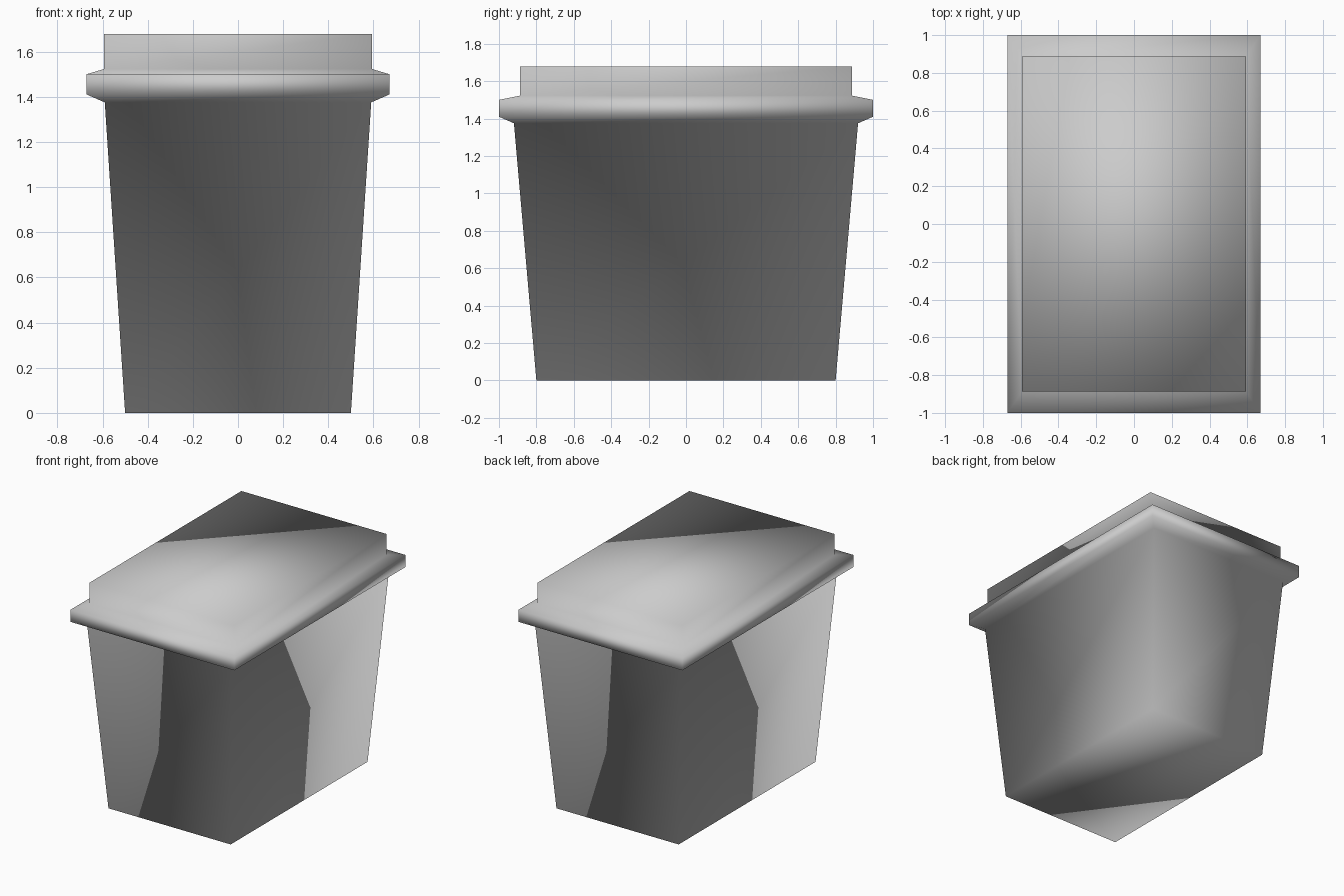
import bpy
import bmesh

default = bpy.data.objects.get("Cube")
if default:
    bpy.data.objects.remove(default, do_unlink=True)

# One plain grey for the whole bin
grey = bpy.data.materials.new("light_grey")
grey.use_nodes = True
colour = (0.6, 0.6, 0.6, 1)
grey.diffuse_color = colour
grey.node_tree.nodes["Principled BSDF"].inputs["Base Color"].default_value = colour

# Half width, half depth and height of each rectangular ring, from base to lid
profile = [
    (0.50, 0.80, 0.00),     # base
    (0.59, 0.92, 1.375),    # top of tapered body
    (0.67, 1.00, 1.41),     # rim underside
    (0.67, 1.00, 1.50),     # rim top
    (0.593, 0.887, 1.523),  # lid foot
    (0.593, 0.887, 1.678),  # lid top
]
corners = [(-1, 1), (-1, -1), (1, -1), (1, 1)]

bm = bmesh.new()
rings = [[bm.verts.new((sx * w, sy * d, z)) for sx, sy in corners]
         for w, d, z in profile]

# Walls between neighbouring rings
for low, high in zip(rings, rings[1:]):
    for i in range(len(corners)):
        j = (i + 1) % len(corners)
        bm.faces.new((low[i], low[j], high[j], high[i]))

# Closed base and lid top
bm.faces.new(rings[0][::-1])
bm.faces.new(rings[-1])

# Soft shading runs across every edge
for face in bm.faces:
    face.smooth = True

mesh = bpy.data.meshes.new("lidded_bin")
bm.to_mesh(mesh)
bm.free()
mesh.materials.append(grey)
bin_object = bpy.data.objects.new("lidded_bin", mesh)
bpy.context.collection.objects.link(bin_object)
